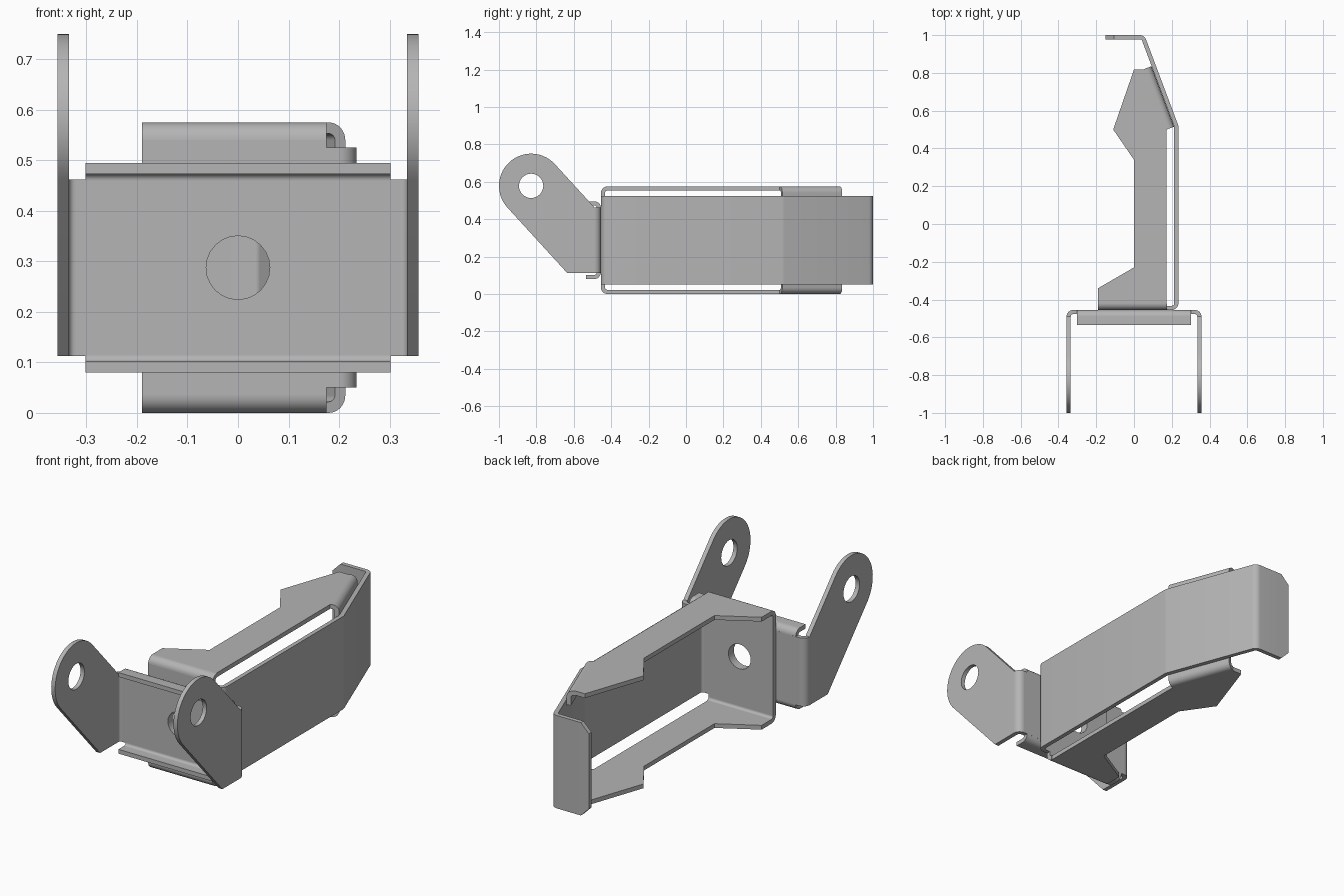
import bpy, bmesh, math
from mathutils import Vector, Matrix

cube = bpy.data.objects.get("Cube")
if cube:
    bpy.data.objects.remove(cube, do_unlink=True)

T = 0.022     # sheet thickness
R = 0.035     # outer bend radius
H = 0.575     # overall frame height
BACK = -0.455  # plane where the yoke meets the frame
MID = H / 2

steel = bpy.data.materials.new("grey_steel")
steel.use_nodes = True
steel.diffuse_color = (0.46, 0.46, 0.46, 1)
steel.node_tree.nodes["Principled BSDF"].inputs["Base Color"].default_value = steel.diffuse_color


def prism(name, loops, lo, hi, place):
    """Fill 2D loops (outline, then holes) and extrude from lo to hi."""
    bm = bmesh.new()
    edges = []
    for loop in loops:
        vs = [bm.verts.new((p[0], p[1], lo)) for p in loop]
        edges += [bm.edges.new((vs[i - 1], vs[i])) for i in range(len(vs))]
    if len(loops) == 1:
        bm.faces.new(vs)
    else:
        bmesh.ops.triangle_fill(bm, edges=edges, use_beauty=True)
    top = bmesh.ops.extrude_face_region(bm, geom=bm.faces[:])["geom"]
    for v in top:
        if isinstance(v, bmesh.types.BMVert):
            v.co.z = hi
    for v in bm.verts:
        v.co = place(*v.co)
    bmesh.ops.recalc_face_normals(bm, faces=bm.faces)
    mesh = bpy.data.meshes.new(name)
    bm.to_mesh(mesh)
    bm.free()
    mesh.materials.append(steel)
    obj = bpy.data.objects.new(name, mesh)
    bpy.context.collection.objects.link(obj)
    bpy.ops.object.select_all(action="DESELECT")
    obj.select_set(True)
    bpy.context.view_layer.objects.active = obj
    bpy.ops.object.shade_smooth_by_angle(angle=math.radians(18))
    return obj


def strip(points):
    """Sheet section: outer path with left-hand bends, thickened inward."""
    pts = [Vector(p) for p in points]
    left = lambda d: Vector((-d.y, d.x))
    d = [(b - a).normalized() for a, b in zip(pts, pts[1:])]
    outer, inner = [pts[0]], [pts[0] + left(d[0]) * T]
    for p, a, b in zip(pts[1:-1], d, d[1:]):
        turn = math.acos(a.dot(b))
        centre = p - a * R * math.tan(turn / 2) + left(a) * R
        steps = max(2, round(turn / 0.2))
        for k in range(steps + 1):
            n = Matrix.Rotation(turn * k / steps, 2) @ left(a)
            outer.append(centre - n * R)
            inner.append(centre - n * (R - T))
    outer.append(pts[-1])
    inner.append(pts[-1] + left(d[-1]) * T)
    return outer + inner[::-1]


def arc(cy, cz, r, start, end, n):
    return [(cy + r * math.cos(start + (end - start) * i / n),
             cz + r * math.sin(start + (end - start) * i / n)) for i in range(n + 1)]


def circle(cy, cz, r, n=32):
    return arc(cy, cz, r, 0, math.tau, n)[:-1]


def rect(x0, x1, z0, z1):
    return [(x0, z0), (x1, z0), (x1, z1), (x0, z1)]


front_plane = lambda u, v, w: (u, w, v)
bolt_hole = circle(0, MID, 0.063, 24)

# Yoke: plate, rounded corners, ears and stiffening flanges
ear_lo, ear_hi, ear_x = 0.113, 0.462, 0.357
prism("yoke_plate", [rect(R - ear_x, ear_x - R, ear_lo, ear_hi), bolt_hole],
      BACK - T, BACK, front_plane)
corner = strip([(ear_x - R, -BACK), (ear_x, -BACK), (ear_x, R - BACK)])
tilt = math.radians(42.5)
ear = arc(-0.828, 0.578, 0.172, tilt, tilt + math.pi, 28)
ear += [(-0.636, ear_lo), (BACK - R, ear_lo), (BACK - R, ear_hi), (-0.496, 0.47)]
for side, s in (("left", 1), ("right", -1)):
    prism(side + "_ear_bend", [corner], ear_lo, ear_hi,
          lambda u, v, w: (s * u, -v, w))
    prism(side + "_ear", [ear, circle(-0.828, 0.578, 0.065)], ear_x - T, ear_x,
          lambda u, v, w: (s * w, u, v))

# Frame front plate with a wider middle that meets the side web
web_lo, web_hi = 0.05, H - 0.05
plate = [(-0.19, R), (0.175, R), (0.175, web_lo), (0.2, web_lo),
         (0.2, web_hi), (0.175, web_hi), (0.175, H - R), (-0.19, H - R)]
prism("frame_front_plate", [plate, bolt_hole], BACK, BACK + T, front_plane)

# Side web, angled end and return flange with clipped corners
prism("side_web", [strip([(0.2, BACK), (0.235, BACK), (0.235, 0.52),
                          (0.055, 1), (-0.105, 1)])],
      web_lo, web_hi, lambda u, v, w: (u, v, w))
prism("return_flange_tip", [[(-0.105, web_lo), (-0.105, web_hi),
                             (-0.15, web_hi - 0.045), (-0.15, web_lo + 0.045)]],
      1 - T, 1, front_plane)

# Upper and lower flanges, mirrored about mid height
along = Vector((-0.18, 0.48)).normalized()
out = Vector((along.y, -along.x))
lip_start = Vector((0.2125, 0.515))
lip_len = 0.342
e0 = lip_start - out * R
e1 = e0 + along * lip_len
outline = [(-0.19, BACK + R), (0.172, BACK + R), (0.172, 0.5), e0, e1, (0.05, 0.818),
           (0, 0.818), (-0.11, 0.5), (0, 0.34), (0, -0.23), (-0.19, -0.34)]
front_bend = strip([(-BACK - R, 0), (-BACK, 0), (-BACK, R)])
lip = strip([(-R, 0), (0, 0), (0, 0.075)])
yoke_lip = strip([(-0.535, 0.08), (BACK, 0.08), (BACK, 0.08 + R)])


def lip_place(u, v, w):
    p = lip_start + out * u + along * w
    return p.x, p.y, v


for level, flip in (("lower", False), ("upper", True)):
    def at_level(place):
        def moved(u, v, w):
            x, y, z = place(u, v, w)
            return (x, y, H - z) if flip else (x, y, z)
        return moved
    prism(level + "_frame_flange", [outline], 0, T, at_level(lambda u, v, w: (u, v, w)))
    prism(level + "_front_bend", [front_bend], -0.19, 0.175,
          at_level(lambda u, v, w: (w, -u, v)))
    prism(level + "_lip", [lip], 0, lip_len, at_level(lip_place))
    prism(level + "_yoke_flange", [yoke_lip], -0.302, 0.302,
          at_level(lambda u, v, w: (w, u, v)))
